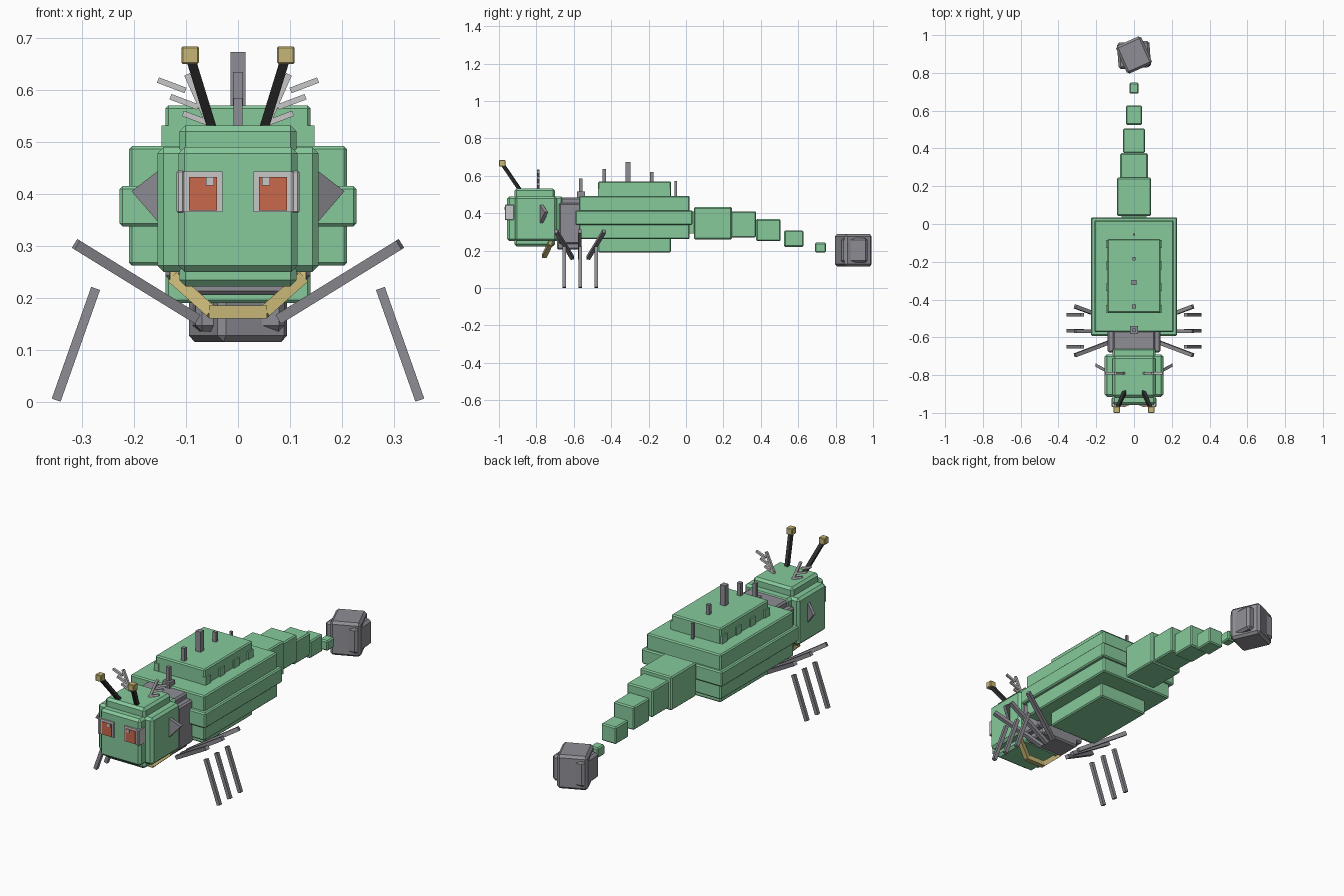
import bpy, bmesh, math
from mathutils import Vector, Matrix

cube = bpy.data.objects.get("Cube")
if cube:
    bpy.data.objects.remove(cube, do_unlink=True)


def material(name, rgb):
    m = bpy.data.materials.new(name)
    m.use_nodes = True
    m.diffuse_color = (*rgb, 1)
    m.node_tree.nodes["Principled BSDF"].inputs["Base Color"].default_value = (*rgb, 1)
    return m


GREEN = material("leaf green", (0.24, 0.59, 0.33))
GRAY = material("slate gray", (0.27, 0.27, 0.30))
PALE = material("pale gray", (0.57, 0.57, 0.57))
ORANGE = material("orange red", (0.58, 0.14, 0.07))
GOLD = material("dull gold", (0.57, 0.47, 0.18))
BLACK = material("black", (0.03, 0.03, 0.03))


def add(name, bm, mat):
    bmesh.ops.recalc_face_normals(bm, faces=bm.faces)
    mesh = bpy.data.meshes.new(name)
    bm.to_mesh(mesh)
    bm.free()
    mesh.materials.append(mat)
    ob = bpy.data.objects.new(name, mesh)
    bpy.context.collection.objects.link(ob)
    return ob


def box(name, xs, ys, zs, mat, bevel=0.0, turn=0):
    """Box between the given limits, with optional chamfer and turn about z."""
    bm = bmesh.new()
    bmesh.ops.create_cube(bm, size=1)
    lim = (xs, ys, zs)
    bmesh.ops.scale(bm, vec=[b - a for a, b in lim], verts=bm.verts)
    ob = add(name, bm, mat)
    ob.location = [(a + b) / 2 for a, b in lim]
    ob.rotation_euler.z = math.radians(turn)
    if bevel:
        mod = ob.modifiers.new("chamfer", "BEVEL")
        mod.width = bevel
        mod.segments = 1
    return ob


def mid_box(name, half, ys, zs, mat, bevel=0.0, turn=0):
    return box(name, (-half, half), ys, zs, mat, bevel, turn)


def beam(name, a, b, thick, mat):
    """Square bar running from point a to point b."""
    a, b = Vector(a), Vector(b)
    d = (b - a).normalized()
    side = d.cross(Vector((0, 1, 0))).normalized()
    rot = Matrix((side, d.cross(side), d)).transposed().to_4x4()
    bm = bmesh.new()
    bmesh.ops.create_cube(bm, size=1)
    bmesh.ops.scale(bm, vec=(thick, thick, (b - a).length), verts=bm.verts)
    bmesh.ops.transform(bm, matrix=Matrix.Translation((a + b) / 2) @ rot, verts=bm.verts)
    return add(name, bm, mat)


def both(s, lo, hi):
    return tuple(sorted((s * lo, s * hi)))


# Body slabs
mid_box("body_core", 0.14, (-0.47, -0.08), (0.19, 0.57), GREEN, 0.006)
mid_box("body_slab", 0.21, (-0.572, 0.02), (0.262, 0.492), GREEN, 0.006)
mid_box("body_belt", 0.228, (-0.592, 0.035), (0.337, 0.415), GREEN, 0.006)

# Neck
mid_box("neck_wide", 0.14, (-0.68, -0.56), (0.235, 0.455), GRAY, 0.008)
mid_box("neck_tall", 0.11, (-0.69, -0.56), (0.205, 0.485), GRAY, 0.008)

# Head made of crossing blocks
mid_box("head_wide", 0.155, (-0.915, -0.69), (0.25, 0.49), GREEN, 0.012)
mid_box("head_tall", 0.113, (-0.918, -0.70), (0.222, 0.532), GREEN, 0.012)
mid_box("head_long", 0.115, (-0.957, -0.655), (0.25, 0.49), GREEN, 0.012)

# Tail segments: half width, y range, z range
tail = [(0.09, (0.043, 0.245), (0.26, 0.432)),
        (0.073, (0.235, 0.375), (0.27, 0.41)),
        (0.058, (0.375, 0.505), (0.25, 0.368)),
        (0.042, (0.525, 0.628), (0.22, 0.308)),
        (0.024, (0.69, 0.748), (0.19, 0.242))]
for i, (half, ys, zs) in enumerate(tail):
    mid_box(f"tail_segment_{i + 1}", half, ys, zs, GREEN, 0.006)
mid_box("tail_root", 0.065, (0.0, 0.06), (0.29, 0.41), GREEN)

# Tail weight: two turned blocks
mid_box("tail_weight", 0.073, (0.815, 0.975), (0.115, 0.288), GRAY, 0.012, 24)
mid_box("tail_weight_cross", 0.086, (0.825, 0.965), (0.135, 0.268), GRAY, 0.012, 4)

# Back spikes: y, half width, top
spikes = [(-0.562, 0.009, 0.585), (-0.437, 0.01, 0.635), (-0.31, 0.014, 0.673),
          (-0.183, 0.009, 0.62), (-0.055, 0.006, 0.572)]
for i, (y, h, top) in enumerate(spikes):
    mid_box(f"back_spike_{i + 1}", h, (y - h, y + h), (0.47, top), GRAY)
mid_box("spike_base", 0.021, (-0.583, -0.541), (0.47, 0.515), GRAY)

for s, side in ((1, "left"), (-1, "right")):
    # Ribs on the upper body
    for i in range(4):
        y = -0.45 + 0.115 * i
        box(f"{side}_rib_{i + 1}", both(s, 0.12, 0.147), (y - 0.021, y + 0.021),
            (0.485, 0.532), GREEN)

    # Eyes with frame, iris and highlight
    box(f"{side}_eye_frame", both(s, 0.03, 0.105), (-0.964, -0.94), (0.365, 0.443), PALE)
    box(f"{side}_eye_rim", both(s, 0.104, 0.118), (-0.968, -0.92), (0.363, 0.445), PALE, 0.003)
    x = 0.067 * s
    box(f"{side}_iris", (x - 0.027, x + 0.027), (-0.967, -0.96), (0.368, 0.432), ORANGE)
    x = 0.067 * s + 0.013 * (1 if s < 0 else -1)
    box(f"{side}_eye_highlight", (x - 0.008, x + 0.008), (-0.97, -0.964), (0.416, 0.432), PALE)

    # Triangular ear
    bm = bmesh.new()
    verts = [bm.verts.new((s * px, py, pz)) for px, py, pz in
             ((0.14, -0.79, 0.455), (0.205, -0.755, 0.405), (0.14, -0.79, 0.33))]
    face = bm.faces.new(verts)
    out = bmesh.ops.extrude_face_region(bm, geom=[face])["geom"]
    bmesh.ops.translate(bm, vec=(0, 0.018, 0),
                        verts=[g for g in out if isinstance(g, bmesh.types.BMVert)])
    add(f"{side}_ear", bm, GRAY)

    # Antenna with gold tip
    beam(f"{side}_antenna", (s * 0.048, -0.885, 0.52), (s * 0.091, -0.98, 0.66), 0.018, BLACK)
    x = 0.092 * s
    box(f"{side}_antenna_tip", (x - 0.017, x + 0.017), (-1.0, -0.966),
        (0.65, 0.684), GOLD, 0.003)

    # Barbed feeler on the crown
    beam(f"{side}_feeler", (s * 0.045, -0.79, 0.51), (s * 0.098, -0.79, 0.63), 0.012, PALE)
    for i in range(3):
        bx, bz = 0.053 + 0.024 * i, 0.535 + 0.032 * i
        beam(f"{side}_feeler_barb_{i + 1}", (s * bx, -0.79, bz),
             (s * (bx + 0.053), -0.79, bz + 0.02), 0.011, PALE)

    # Jaw arms
    beam(f"{side}_jaw_arm", (s * 0.05, -0.757, 0.172), (s * 0.124, -0.725, 0.238), 0.024, GOLD)
    beam(f"{side}_jaw_hinge", (s * 0.123, -0.73, 0.232), (s * 0.123, -0.715, 0.262), 0.016, GOLD)

    # Three legs, upper bars fanning out, lower bars hanging free
    for i, (y_in, y_out, y_low) in enumerate(((-0.607, -0.695, -0.65),
                                              (-0.568, -0.568, -0.565),
                                              (-0.523, -0.437, -0.48))):
        beam(f"{side}_upper_leg_{i + 1}", (s * 0.08, y_in, 0.16),
             (s * 0.312, y_out, 0.303), 0.02, GRAY)
        beam(f"{side}_lower_leg_{i + 1}", (s * 0.274, y_low, 0.218),
             (s * 0.35, y_low, 0.003), 0.018, GRAY)

mid_box("jaw_bar", 0.056, (-0.77, -0.745), (0.16, 0.185), GOLD)
